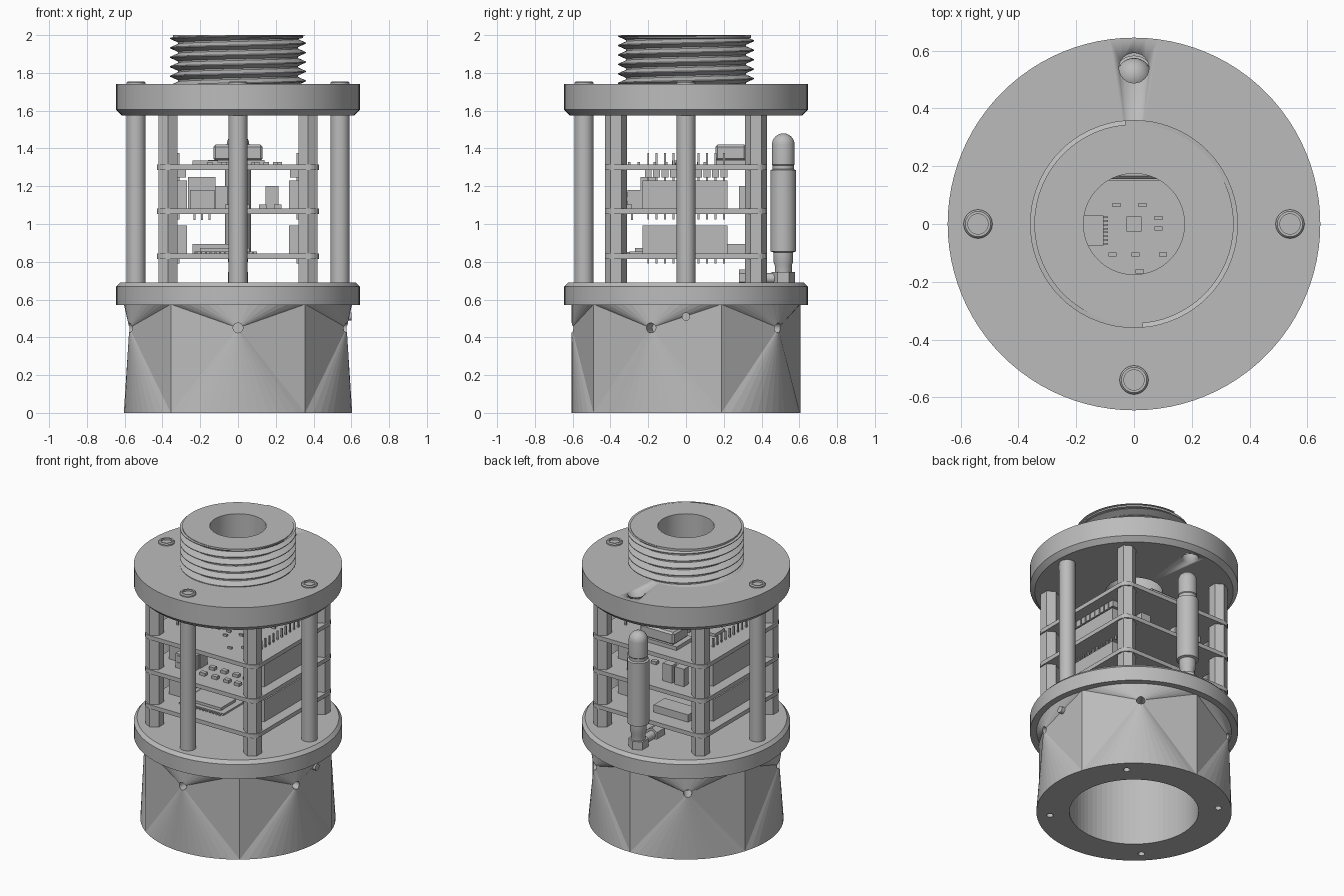
import bpy, bmesh
from math import sin, cos, pi, radians
from mathutils import Matrix, Vector

if "Cube" in bpy.data.objects:
    bpy.data.objects.remove(bpy.data.objects["Cube"])

grey = bpy.data.materials.new("plain_grey")
grey.use_nodes = True
grey.diffuse_color = (0.5, 0.5, 0.5, 1)
grey.node_tree.nodes["Principled BSDF"].inputs["Base Color"].default_value = (0.5, 0.5, 0.5, 1)


def finish(name, bm, smooth=False):
    bmesh.ops.recalc_face_normals(bm, faces=bm.faces)
    me = bpy.data.meshes.new(name)
    bm.to_mesh(me)
    bm.free()
    me.materials.append(grey)
    ob = bpy.data.objects.new(name, me)
    bpy.context.collection.objects.link(ob)
    if smooth:
        bpy.ops.object.select_all(action='DESELECT')
        ob.select_set(True)
        bpy.context.view_layer.objects.active = ob
        bpy.ops.object.shade_smooth_by_angle(angle=radians(30))
    return ob


def lathe(name, profile, at=(0, 0), n=64, smooth=True):
    """Revolve a closed (radius, z) profile about a vertical axis."""
    bm = bmesh.new()
    rings = []
    for r, z in profile:
        count = n if r > 0 else 1
        rings.append([bm.verts.new((at[0] + r * cos(2 * pi * i / n), at[1] + r * sin(2 * pi * i / n), z))
                      for i in range(count)])
    for a, b in zip(rings, rings[1:] + rings[:1]):
        for i in range(n):
            quad = [a[i % len(a)], a[(i + 1) % len(a)], b[(i + 1) % len(b)], b[i % len(b)]]
            quad = list(dict.fromkeys(quad))
            if len(quad) > 2:
                bm.faces.new(quad)
    return finish(name, bm, smooth)


def add_box(bm, x0, x1, y0, y1, z0, z1):
    m = Matrix.Translation(((x0 + x1) / 2, (y0 + y1) / 2, (z0 + z1) / 2))
    bmesh.ops.create_cube(bm, size=1, matrix=m @ Matrix.Diagonal((x1 - x0, y1 - y0, z1 - z0, 1)))


def boxes(name, items, bevel=0):
    bm = bmesh.new()
    for b in items:
        add_box(bm, *b)
    if bevel:
        bmesh.ops.bevel(bm, geom=bm.edges[:], offset=bevel, segments=1, affect='EDGES')
    return finish(name, bm)


def rod(name, p, q, r, n=24):
    p, q = Vector(p), Vector(q)
    bm = bmesh.new()
    m = Matrix.Translation((p + q) / 2) @ (q - p).to_track_quat('Z', 'Y').to_matrix().to_4x4()
    bmesh.ops.create_cone(bm, cap_ends=True, segments=n, radius1=r, radius2=r, depth=(q - p).length, matrix=m)
    return finish(name, bm, n > 8)


def cut(ob, cutters):
    for c in cutters:
        mod = ob.modifiers.new("hole", 'BOOLEAN')
        mod.operation, mod.solver, mod.object = 'DIFFERENCE', 'EXACT', c
        c.hide_render = True
        c.hide_set(True)


corners = [(sx * 0.37, sy * 0.37) for sx in (-1, 1) for sy in (-1, 1)]
hole_angles = [radians(-90 + 72 * k) for k in range(5)]

# Base sleeve: faceted skin fanning out from five side holes
R, TOP, HZ, SEG = 0.605, 0.575, 0.45, 14
bm = bmesh.new()
total = 5 * SEG
ring = {}
for key, r, z in (("ob", R, 0), ("ot", R, TOP), ("ib", 0.4, 0), ("it", 0.4, TOP)):
    ring[key] = [bm.verts.new((r * cos(hole_angles[0] - pi / 5 + 2 * pi * i / total),
                               r * sin(hole_angles[0] - pi / 5 + 2 * pi * i / total), z)) for i in range(total)]
for k, a in enumerate(hole_angles):
    p = bm.verts.new((R * cos(a), R * sin(a), HZ))
    s, e = k * SEG, (k + 1) * SEG % total
    for i in range(s, s + SEG):
        j = (i + 1) % total
        bm.faces.new((p, ring["ob"][i], ring["ob"][j]))
        bm.faces.new((p, ring["ot"][j], ring["ot"][i]))
    bm.faces.new((p, ring["ot"][s], ring["ob"][s]))
    bm.faces.new((p, ring["ob"][e], ring["ot"][e]))
for a, b in (("ob", "ib"), ("ib", "it"), ("it", "ot")):
    for i in range(total):
        j = (i + 1) % total
        bm.faces.new((ring[a][i], ring[a][j], ring[b][j], ring[b][i]))
sleeve = finish("base_sleeve", bm)
cutters = [rod("side_hole_cutter", (0.5 * cos(a), 0.5 * sin(a), HZ), (0.7 * cos(a), 0.7 * sin(a), HZ), 0.026)
           for a in hole_angles]
cutters += [rod("bottom_hole_cutter", (x, y, -0.1), (x, y, 0.2), 0.021) for x, y in corners]
cut(sleeve, cutters)
rod("side_stub", (0.5, 0, 0.51), (0.6, 0, 0.51), 0.022)

# Lower flange and upper plate
lathe("lower_flange", [(0, 0.57), (0.645, 0.57), (0.645, 0.668), (0.625, 0.69), (0, 0.69)], n=96)
plate = lathe("upper_plate", [(0.175, 1.575), (0.615, 1.575), (0.645, 1.605), (0.645, 1.74), (0.175, 1.74)], n=96)
cut(plate, [rod("antenna_hole_cutter", (0, 0.54, 1.5), (0, 0.54, 1.8), 0.052)])

# Threaded neck: core tube with a helical ridge around it
lathe("neck_core", [(0.175, 1.735), (0.318, 1.735), (0.318, 1.98), (0.345, 1.985), (0.345, 2), (0.175, 2)])
PITCH, N = 0.05, 72
shape = [(0.0, 0.315), (0.4, 0.36), (0.5, 0.36), (0.9, 0.315)]
bm = bmesh.new()
rows = []
for turn in range(-1, 6):
    for f, r in shape:
        row = []
        for i in range(N + 1):
            z = 1.735 + PITCH * (turn + f + i / N)
            a = 2 * pi * i / N
            row.append(bm.verts.new((r * cos(a), r * sin(a), min(max(z, 1.735), 1.998))))
        rows.append(row)
for a, b in zip(rows, rows[1:]):
    for i in range(N):
        quad = (a[i], a[i + 1], b[i + 1], b[i])
        if len({round(v.co.z, 5) for v in quad}) > 1:
            bm.faces.new(quad)
bmesh.ops.delete(bm, geom=[v for v in bm.verts if not v.link_faces], context='VERTS')
finish("neck_thread", bm, True)

# Outer rods with socket screws, and hexagonal standoffs
for x, y in ((-0.54, 0), (0.54, 0), (0, -0.54)):
    rod("outer_rod", (x, y, 0.685), (x, y, 1.58), 0.05)
    lathe("screw_head", [(0, 1.73), (0.05, 1.73), (0.05, 1.748), (0.044, 1.755), (0.035, 1.755),
                         (0.035, 1.743), (0, 1.743)], (x, y), 24)
for x, y in corners:
    rod("standoff", (x, y, 0.68), (x, y, 1.58), 0.058, 6)

# Circuit boards with rounded corners
boards = [0.843, 1.082, 1.315]
for z in boards:
    bm = bmesh.new()
    add_box(bm, -0.43, 0.43, -0.43, 0.43, z - 0.028, z)
    upright = [e for e in bm.edges if abs(e.verts[0].co.z - e.verts[1].co.z) > 0.01]
    bmesh.ops.bevel(bm, geom=upright, offset=0.06, segments=5, affect='EDGES', profile=0.5)
    finish("circuit_board", bm)

# Pin headers on both long sides
pin_y = [-0.2 + 0.0445 * i for i in range(10)]
for side in (-1, 1):
    x = side * 0.315
    for z in boards[:2]:
        boxes("header_socket", [(x - 0.045, x + 0.045, -0.23, 0.22, z, z + 0.148)])
    boxes("header_spacers", [(x - 0.04, x + 0.04, y - 0.018, y + 0.018, 1.245, 1.29) for y in pin_y])
    pins = []
    for y in pin_y:
        for lo, hi in ((0.79, 0.85), (1.025, 1.09), (1.2, 1.375)):
            pins.append((x - 0.005, x + 0.005, y - 0.005, y + 0.005, lo, hi))
    boxes("header_pins", pins)

# Top board parts
z = boards[2]
boxes("top_connector", [(-0.13, 0.13, 0.155, 0.32, 1.335, 1.42)], 0.012)
boxes("top_connector_base", [(-0.16, 0.14, 0.15, 0.33, z, 1.34)])
boxes("top_module", [(-0.24, -0.105, -0.075, 0.03, z, z + 0.02)])
boxes("top_module_leads", [(-0.105, -0.09, y - 0.003, y + 0.003, z, z + 0.01)
                           for y in [-0.068 + 0.013 * i for i in range(8)]])
chips = [(-0.06, 0.065), (0.03, 0.065), (0.085, 0.02), (0.085, -0.015), (-0.075, -0.105), (0.005, -0.105),
         (0.1, -0.105), (0.02, -0.165), (0.15, -0.3), (-0.15, -0.3), (0.22, -0.25), (-0.2, 0.2), (0.2, 0.1)]
boxes("top_chips", [(x - 0.014, x + 0.014, y - 0.007, y + 0.007, z, z + 0.013) for x, y in chips]
      + [(-0.026, 0.026, -0.026, 0.026, z, z + 0.012)])

# Middle board parts
z = boards[1]
boxes("terminal_block", [(-0.255, -0.125, -0.31, -0.24, z, 1.18), (-0.265, -0.12, -0.24, -0.16, z, 1.25)])
boxes("terminal_slots", [(x - 0.011, x + 0.011, -0.314, -0.309, h, h + 0.022)
                         for x in (-0.23, -0.19, -0.15) for h in (1.1, 1.145)])
boxes("terminal_legs", [(x - 0.005, x + 0.005, -0.29, -0.28, 1.02, z) for x in (-0.23, -0.19, -0.15)])
boxes("back_sockets", [(x - 0.035, x + 0.035, 0.28, 0.33, z, z + 0.12) for x in (-0.18, -0.09, 0.18)])
boxes("middle_chips", [(x - 0.02, x + 0.02, y - 0.015, y + 0.015, z, z + 0.02)
                       for x in (-0.05, 0.04, 0.13, 0.21) for y in (-0.3, -0.2, 0, 0.15)])

# Lower board parts
z = boards[0]
boxes("lower_module", [(-0.23, 0.1, -0.3, -0.08, z, z + 0.012), (-0.2, 0.06, -0.27, -0.11, z, z + 0.03)])
boxes("lower_back_connector", [(-0.24, 0.02, 0.2, 0.32, z, z + 0.05)])
boxes("lower_edge_leads", [(x - 0.005, x + 0.005, -0.315, -0.295, z, z + 0.01)
                           for x in [-0.22 + 0.025 * i for i in range(13)]])

# Antenna with domed tip, groove, hexagonal nut and elbow
AY = 0.515
dome = [(0.06 * cos(radians(t)), 1.42 + 0.06 * sin(radians(t))) for t in range(0, 90, 15)]
lathe("antenna", [(0, 0.73), (0.045, 0.73), (0.045, 0.78), (0.052, 0.8), (0.052, 0.85), (0.068, 0.855),
                  (0.068, 1.285), (0.056, 1.29), (0.056, 1.31), (0.06, 1.315)] + dome + [(0, 1.48)], (0, AY), 32)
rod("antenna_nut", (0, AY, 0.685), (0, AY, 0.745), 0.062, 6)
rod("antenna_elbow", (0, AY, 0.712), (0, 0.34, 0.712), 0.028)
rod("elbow_nut", (0, 0.37, 0.715), (0, 0.28, 0.715), 0.045, 6)
